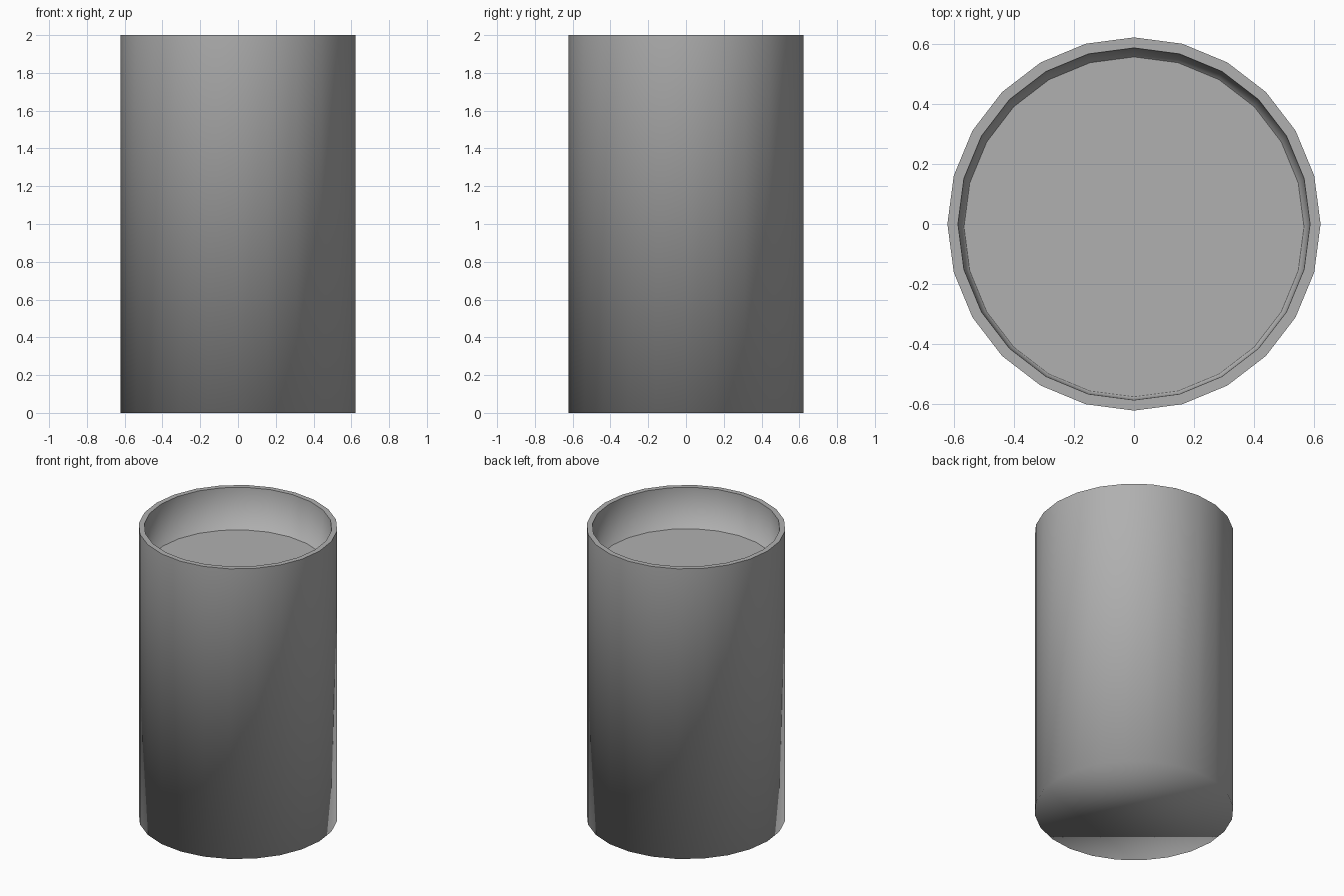
import bpy, bmesh, math

if "Cube" in bpy.data.objects:
    bpy.data.objects.remove(bpy.data.objects["Cube"])

SIDES = 24
grey = bpy.data.materials.new("mid_grey")
grey.diffuse_color = (0.434, 0.434, 0.434, 1)
grey.use_nodes = True
grey.node_tree.nodes["Principled BSDF"].inputs["Base Color"].default_value = grey.diffuse_color


def ring(bm, radius, z, y_offset=0.0):
    return [bm.verts.new((radius * math.cos(2 * math.pi * i / SIDES),
                          radius * math.sin(2 * math.pi * i / SIDES) + y_offset, z))
            for i in range(SIDES)]


def finish(bm, name):
    for face in bm.faces:
        face.smooth = True
    mesh = bpy.data.meshes.new(name)
    bm.to_mesh(mesh)
    bm.free()
    mesh.materials.append(grey)
    bpy.context.collection.objects.link(bpy.data.objects.new(name, mesh))


# Container: base edge, outer lip, inner lip, bottom of the recess
bm = bmesh.new()
rings = [ring(bm, 0.622, 0), ring(bm, 0.622, 2), ring(bm, 0.587, 2),
         ring(bm, 0.566, 1.71, -0.01)]
for a, b in zip(rings, rings[1:]):
    for i in range(SIDES):
        j = (i + 1) % SIDES
        bm.faces.new((a[i], a[j], b[j], b[i]))
bm.faces.new(rings[0][::-1])
bm.faces.new(rings[-1])
# Sharp lip edges only; base and recess edges stay soft
for r in rings[1:3]:
    for i in range(SIDES):
        bm.edges.get((r[i], r[(i + 1) % SIDES])).smooth = False
finish(bm, "container")

# Flat disc closing the recess
bm = bmesh.new()
bm.faces.new(ring(bm, 0.567, 1.72, -0.01))
finish(bm, "recessed_disc")
